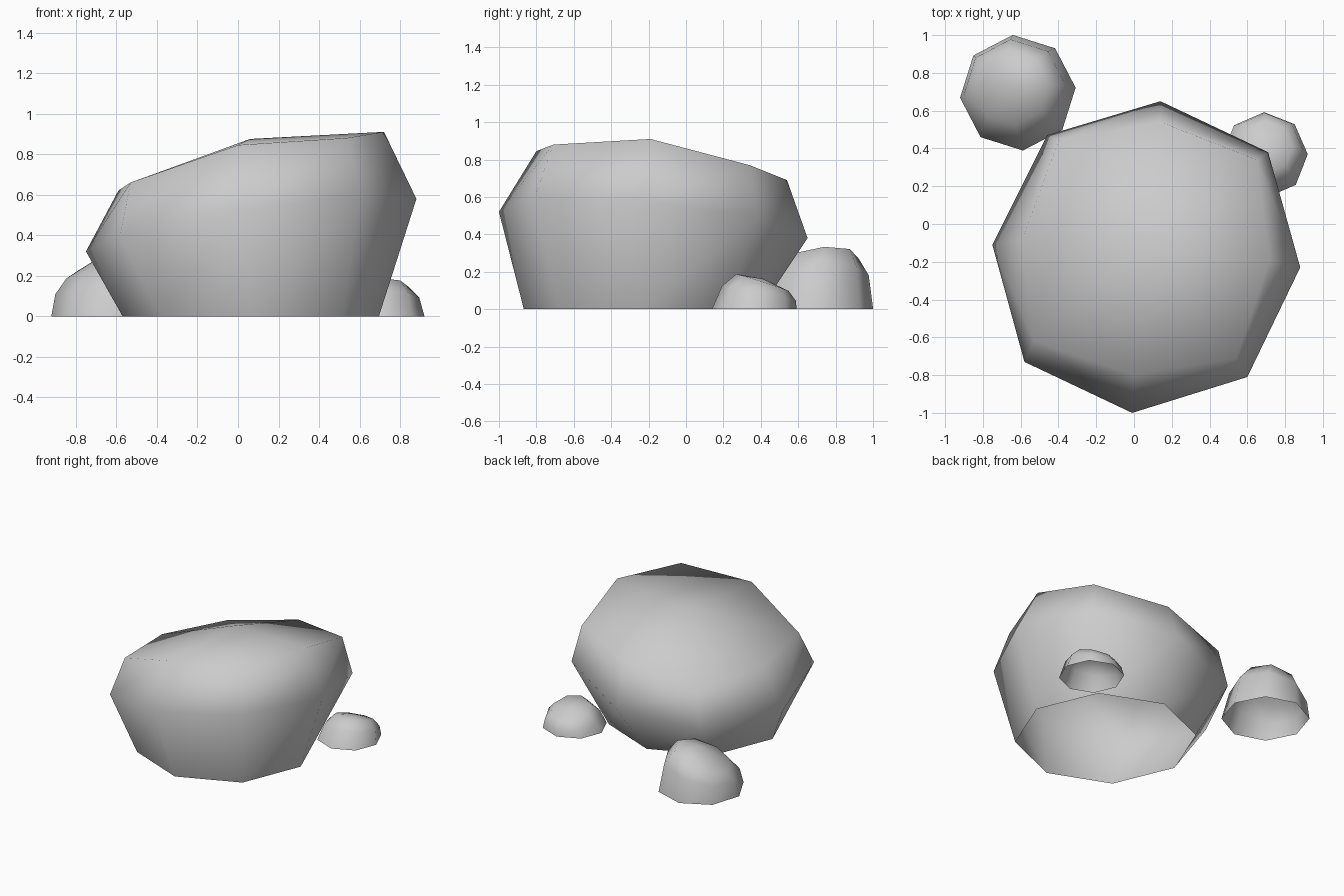
import bpy, math

if "Cube" in bpy.data.objects:
    bpy.data.objects.remove(bpy.data.objects["Cube"])


def build(name, rings, apex):
    """Skin a stack of equal-sided rings and close the top with a fan; base stays open."""
    n = len(rings[0])
    verts = [v for r in rings for v in r] + [apex]
    faces = []
    for k in range(len(rings) - 1):
        for i in range(n):
            j = (i + 1) % n
            faces.append((k*n + i, k*n + j, (k+1)*n + j, (k+1)*n + i))
    top = (len(rings) - 1) * n
    faces += [(top + i, top + (i + 1) % n, len(verts) - 1) for i in range(n)]
    me = bpy.data.meshes.new(name)
    me.from_pydata(verts, [], faces)
    me.polygons.foreach_set("use_smooth", [True] * len(faces))
    me.update()
    ob = bpy.data.objects.new(name, me)
    bpy.context.collection.objects.link(ob)
    return ob


def tilted_ring(cx, cy, r, z, sx, sy, phase):
    """Octagon ring whose height leans by slopes sx, sy."""
    pts = []
    for i in range(8):
        a = math.radians(phase + 45 * i)
        dx, dy = r * math.cos(a), r * math.sin(a)
        pts.append((cx + dx, cy + dy, z + sx * dx + sy * dy))
    return pts


# Large boulder: narrow base, tilted widest ring, sloping shoulder
outline = [(0.88, -0.23), (0.71, 0.38), (0.14, 0.65), (-0.46, 0.47),
           (-0.75, -0.11), (-0.58, -0.73), (-0.01, -1.0), (0.6, -0.81)]
base = tilted_ring(0.063, -0.235, 0.632, 0, 0, 0, 0.5)
belly = [(x, y, 0.423 + 0.152 * x - 0.099 * y) for x, y in outline]
shoulder = [(0.72, -0.19, 0.91), (0.65, 0.34, 0.77), (0.14, 0.54, 0.69), (-0.4, 0.44, 0.58),
            (-0.59, -0.08, 0.62), (-0.53, -0.62, 0.66), (0.0, -0.8, 0.845), (0.54, -0.71, 0.88)]
build("large_boulder", [base, belly, shoulder], (0.06, -0.12, 0.875))

# Medium stone behind on the left
build("medium_stone", [
    tilted_ring(-0.615, 0.695, 0.307, 0, 0, 0, 5),
    tilted_ring(-0.63, 0.706, 0.272, 0.17, 0.22, 0.06, 5),
    tilted_ring(-0.648, 0.722, 0.2, 0.26, 0.36, 0.1, 5)], (-0.62, 0.73, 0.33))

# Small stone on the right
build("small_stone", [
    tilted_ring(0.693, 0.365, 0.227, 0, 0, 0, 1),
    tilted_ring(0.697, 0.39, 0.197, 0.085, 0.04, -0.2, 1),
    tilted_ring(0.7, 0.408, 0.14, 0.143, 0.03, -0.32, 1)], (0.7, 0.41, 0.163))
